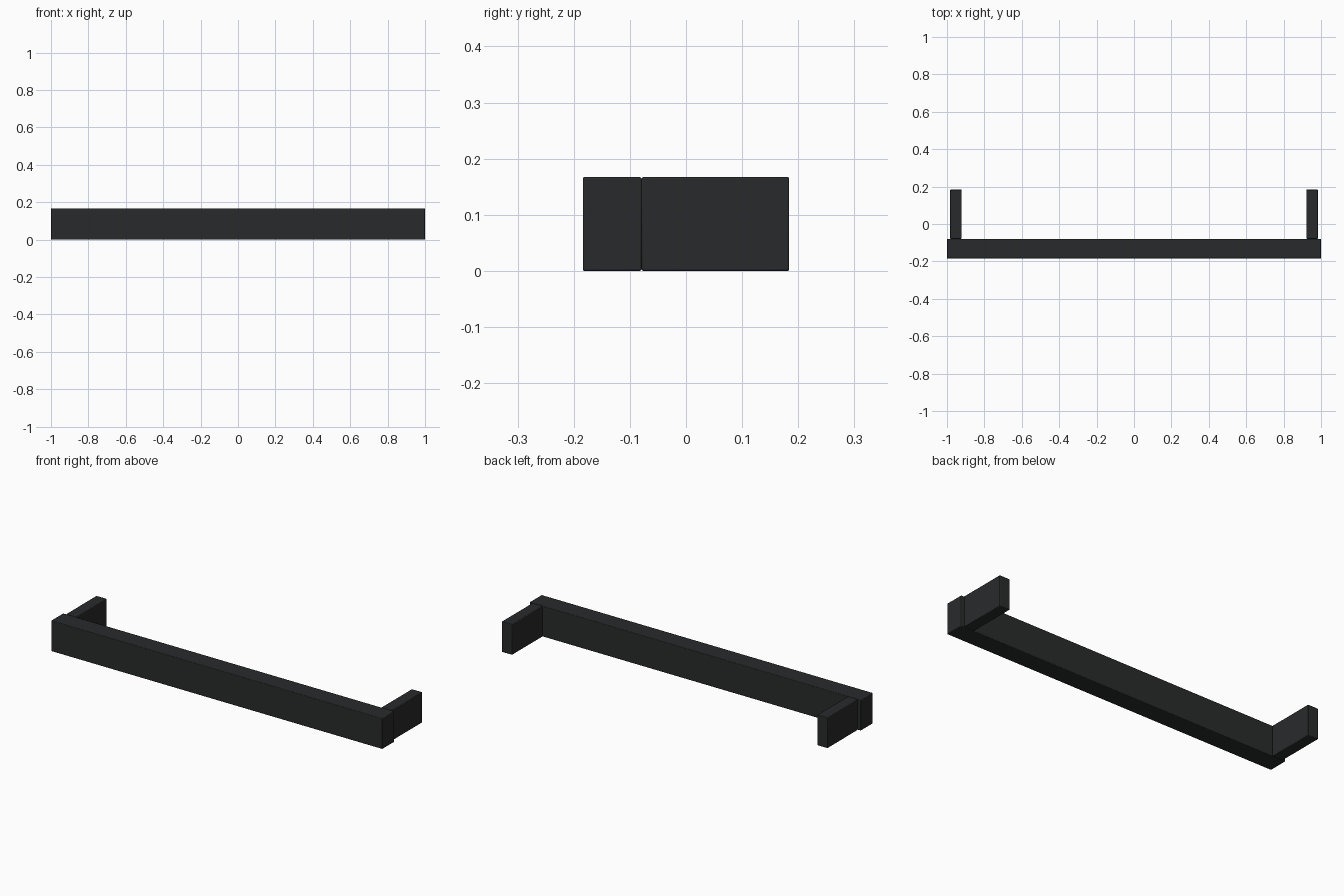
import bpy

if "Cube" in bpy.data.objects:
    bpy.data.objects.remove(bpy.data.objects["Cube"])

mat = bpy.data.materials.new("matte_black")
mat.diffuse_color = (0.022, 0.023, 0.024, 1)
mat.use_nodes = True
mat.node_tree.nodes["Principled BSDF"].inputs["Base Color"].default_value = mat.diffuse_color

H = 0.167  # overall height


def block(name, x0, x1, y0, y1):
    """Full-height box with slightly eased edges."""
    bpy.ops.mesh.primitive_cube_add(size=1)
    ob = bpy.context.object
    ob.name = name
    ob.location = ((x0 + x1) / 2, (y0 + y1) / 2, H / 2)
    ob.scale = (x1 - x0, y1 - y0, H)
    bpy.ops.object.transform_apply(location=True, rotation=False, scale=True)
    bevel = ob.modifiers.new("eased_edges", "BEVEL")
    bevel.width = 0.003
    bevel.segments = 2
    ob.data.materials.append(mat)
    bpy.ops.object.shade_smooth_by_angle()
    return ob


# Long grip bar at the front
block("grip_bar", -1.0, 1.0, -0.184, -0.079)

# Mounting posts behind each end, mirrored across x
post = block("mounting_posts", 0.921, 0.983, -0.079, 0.184)
post.modifiers.new("mirror", "MIRROR").use_mirror_merge = False
